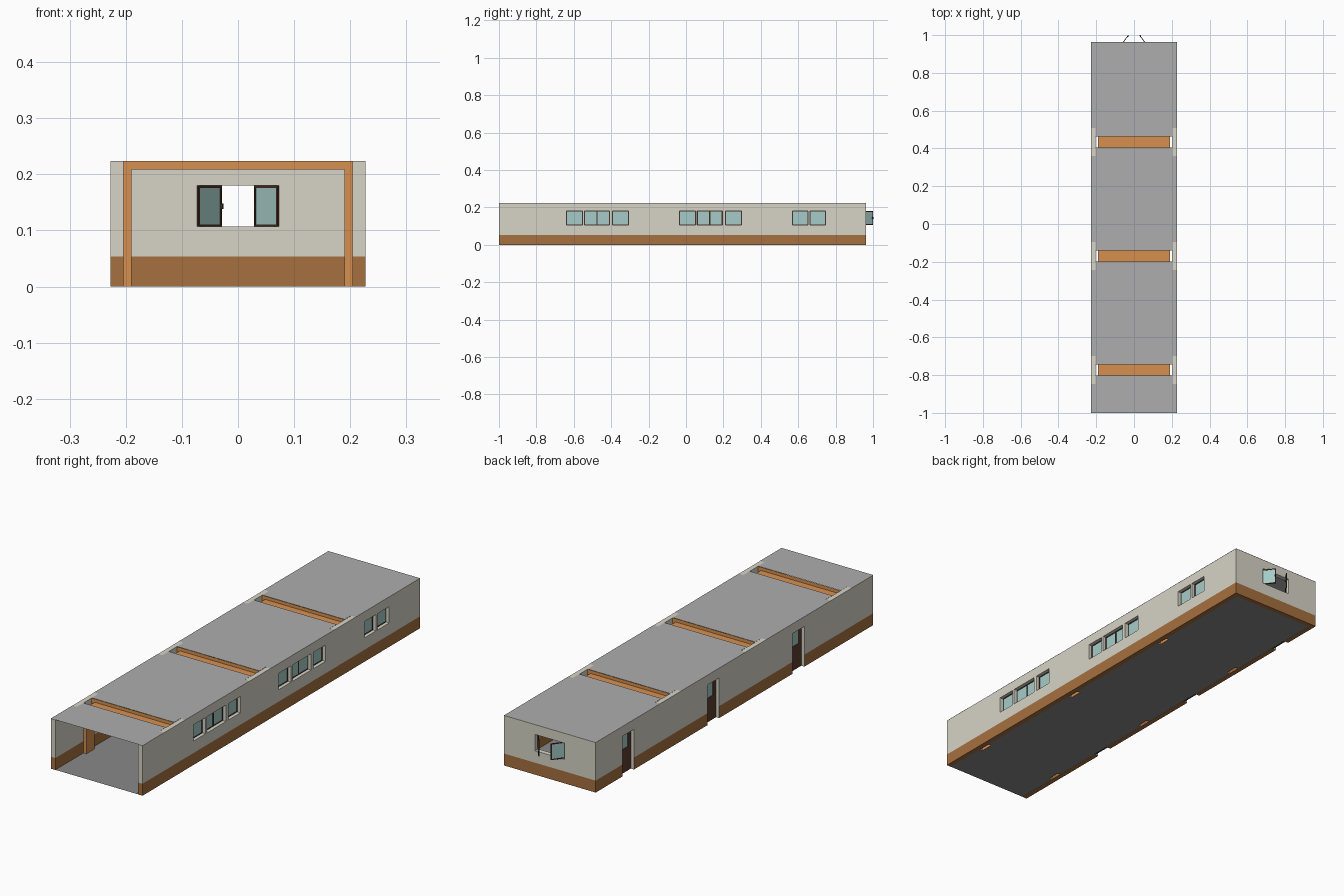
import bpy, bmesh, math
from mathutils import Matrix, Vector

if "Cube" in bpy.data.objects:
    bpy.data.objects.remove(bpy.data.objects["Cube"])

W, IN, H, BASE = 0.227, 0.2045, 0.224, 0.0535   # half width, inner half width, height, skirting
Y0, Y1, YB = -1.0, 0.963, 0.941                 # front, back, inner back
WZ0, WZ1 = 0.107, 0.18                          # window sill and head
FRAMES = [(-0.802, -0.743), (-0.198, -0.14), (0.405, 0.463)]


def mat(name, rgb):
    m = bpy.data.materials.new(name)
    m.diffuse_color = (*rgb, 1)
    m.use_nodes = True
    m.node_tree.nodes["Principled BSDF"].inputs["Base Color"].default_value = m.diffuse_color
    return m


PLASTER = mat("plaster", (0.68, 0.66, 0.57))
BROWN = mat("brown_paint", (0.38, 0.16, 0.05))
ORANGE = mat("orange_paint", (0.68, 0.28, 0.08))
DARK = mat("dark_wood", (0.06, 0.025, 0.015))
DOOR = mat("door_wood", (0.11, 0.05, 0.03))
GLASS = mat("glass", (0.38, 0.6, 0.57))
GREY = mat("slab_grey", (0.42, 0.42, 0.42))
FLOOR = mat("floor_grey", (0.25, 0.25, 0.25))


def finish(bm, name, mats, matrix=None):
    me = bpy.data.meshes.new(name)
    bm.to_mesh(me)
    bm.free()
    for m in mats:
        me.materials.append(m)
    ob = bpy.data.objects.new(name, me)
    bpy.context.collection.objects.link(ob)
    if matrix:
        ob.matrix_world = matrix
    return ob


def add_box(bm, lo, hi, idx=0):
    lo, hi = Vector(lo), Vector(hi)
    m = Matrix.Translation((lo + hi) / 2) @ Matrix.Diagonal((*(hi - lo), 1))
    vs = bmesh.ops.create_cube(bm, size=1, matrix=m)["verts"]
    for f in {f for v in vs for f in v.link_faces}:
        f.material_index = idx


def slab(name, xs, ys, z, skip, material):
    """Flat sheet made of grid cells, leaving out cells where skip is true."""
    bm = bmesh.new()
    for xa, xb in zip(xs, xs[1:]):
        for ya, yb in zip(ys, ys[1:]):
            if not skip((xa + xb) / 2, (ya + yb) / 2):
                bm.faces.new([bm.verts.new((x, y, z)) for x, y in
                              ((xa, ya), (xb, ya), (xb, yb), (xa, yb))])
    bmesh.ops.remove_doubles(bm, verts=bm.verts, dist=1e-5)
    return finish(bm, name, [material])


def panel(name, w, h, rails, loc, deg, wood=DARK, handle=None, t=0.006):
    """Framed glass leaf, hinged at its local origin. rails: left, right, bottom, top."""
    l, r, b, tp = rails
    bm = bmesh.new()
    a = t / 2
    add_box(bm, (0, -a, 0), (l, a, h))
    add_box(bm, (w - r, -a, 0), (w, a, h))
    add_box(bm, (l, -a, 0), (w - r, a, b))
    add_box(bm, (l, -a, h - tp), (w - r, a, h))
    add_box(bm, (l, -a / 3, b), (w - r, a / 3, h - tp), 1)
    if handle:
        hx, hz = handle
        add_box(bm, (hx - 0.0015, -a - 0.004, hz - 0.005), (hx + 0.0015, a, hz + 0.005))
    m = Matrix.Translation(loc) @ Matrix.Rotation(math.radians(deg), 4, "Z")
    return finish(bm, name, [wood, GLASS], m)


# Walls: U-shaped plan, split at the skirting line
bm = bmesh.new()
plan = [(-W, Y0), (-IN, Y0), (-IN, YB), (IN, YB), (IN, Y0), (W, Y0), (W, Y1), (-W, Y1)]
base = bm.faces.new([bm.verts.new((x, y, 0)) for x, y in plan])
ext = bmesh.ops.extrude_face_region(bm, geom=[base])["geom"]
bmesh.ops.translate(bm, verts=[g for g in ext if isinstance(g, bmesh.types.BMVert)], vec=(0, 0, H))
bmesh.ops.recalc_face_normals(bm, faces=bm.faces)
bmesh.ops.bisect_plane(bm, geom=bm.verts[:] + bm.edges[:] + bm.faces[:],
                       plane_co=(0, 0, BASE), plane_no=(0, 0, 1))
for f in bm.faces:
    f.material_index = int(f.calc_center_median().z < BASE)
walls = finish(bm, "walls", [PLASTER, BROWN])

# Openings and their glazing
cut = bmesh.new()
quad = [(0, 0.086), (0.096, 0.163), (0.163, 0.23), (0.246, 0.332)]
groups = [(-0.639, quad), (-0.036, quad), (0.57, [(0, 0.083), (0.093, 0.176)])]
thin = (0.003,) * 4
for g, (y, panes) in enumerate(groups):
    openings = [(0, 0.086), (0.096, 0.23), (0.246, 0.332)] if panes is quad else panes
    for a, b in openings:
        add_box(cut, (IN - 0.02, y + a, WZ0), (W + 0.02, y + b, WZ1))
    for i, (a, b) in enumerate(panes):
        panel(f"side_window_{g}_{i}", b - a, WZ1 - WZ0, thin, (IN + 0.004, y + a, WZ0), 90)

# Doors on the left side
for i, y in enumerate((-0.514, 0.089, 0.692)):
    add_box(cut, (-W - 0.02, y, -0.02), (-IN + 0.02, y + 0.083, WZ1))
    panel(f"door_{i}", 0.083, WZ1, (0.022, 0.01, 0.107, 0.012), (-IN - 0.004, y, 0), 90,
          DOOR, handle=(0.01, 0.085))

# Back window with two sashes swung outward
add_box(cut, (-0.073, YB - 0.02, WZ0), (0.073, Y1 + 0.02, WZ1))
for side, deg in ((-1, 53), (1, 127)):
    panel("back_sash_" + ("left" if side < 0 else "right"), 0.07, WZ1 - WZ0, (0.004,) * 4,
          (side * 0.072, YB + 0.002, WZ0), deg, handle=(0.067, 0.036), t=0.004)

cutter = finish(cut, "opening_cutter", [])
cutter.hide_render = True
cutter.hide_viewport = False
cutter.display_type = "WIRE"
mod = walls.modifiers.new("openings", "BOOLEAN")
mod.operation, mod.solver, mod.object = "DIFFERENCE", "EXACT", cutter
bpy.context.view_layer.objects.active = walls
bpy.ops.object.modifier_apply(modifier=mod.name)
bpy.data.objects.remove(cutter)

# Roof and floor sheets, open where the frames stand
CX = 0.19
in_frame = lambda y: any(a < y < b for a, b in FRAMES)
near_frame = lambda y: any(a - 0.045 < y < b + 0.045 for a, b in FRAMES)
ys = sorted({Y0, Y1} | {v for a, b in FRAMES for v in (a - 0.045, a, b, b + 0.045)})
slab("roof", [-W, -IN, -CX, CX, IN, W], ys, H + 0.0006,
     lambda x, y: near_frame(y) if abs(x) > IN else in_frame(y), GREY)
fys = [Y0] + [v for f in FRAMES for v in f] + [YB]
slab("floor", [-IN, -CX, CX, IN], fys, 0.0005,
     lambda x, y: abs(x) > CX and in_frame(y), FLOOR)

# Portal frames: open shells with front, back and inner faces
inner = [(-CX, 0), (-CX, 0.209), (CX, 0.209), (CX, 0)]
outer = [(-IN, 0), (-IN, H), (IN, H), (IN, 0)]
for n, (ya, yb) in enumerate(FRAMES):
    bm = bmesh.new()
    rows = [[bm.verts.new((x, y, z)) for x, z in p]
            for p, y in ((outer, ya), (inner, ya), (inner, yb), (outer, yb))]
    for r, s in zip(rows, rows[1:]):
        for i in range(3):
            bm.faces.new((r[i], r[i + 1], s[i + 1], s[i]))
    bmesh.ops.recalc_face_normals(bm, faces=bm.faces)
    finish(bm, f"portal_frame_{n}", [ORANGE])
